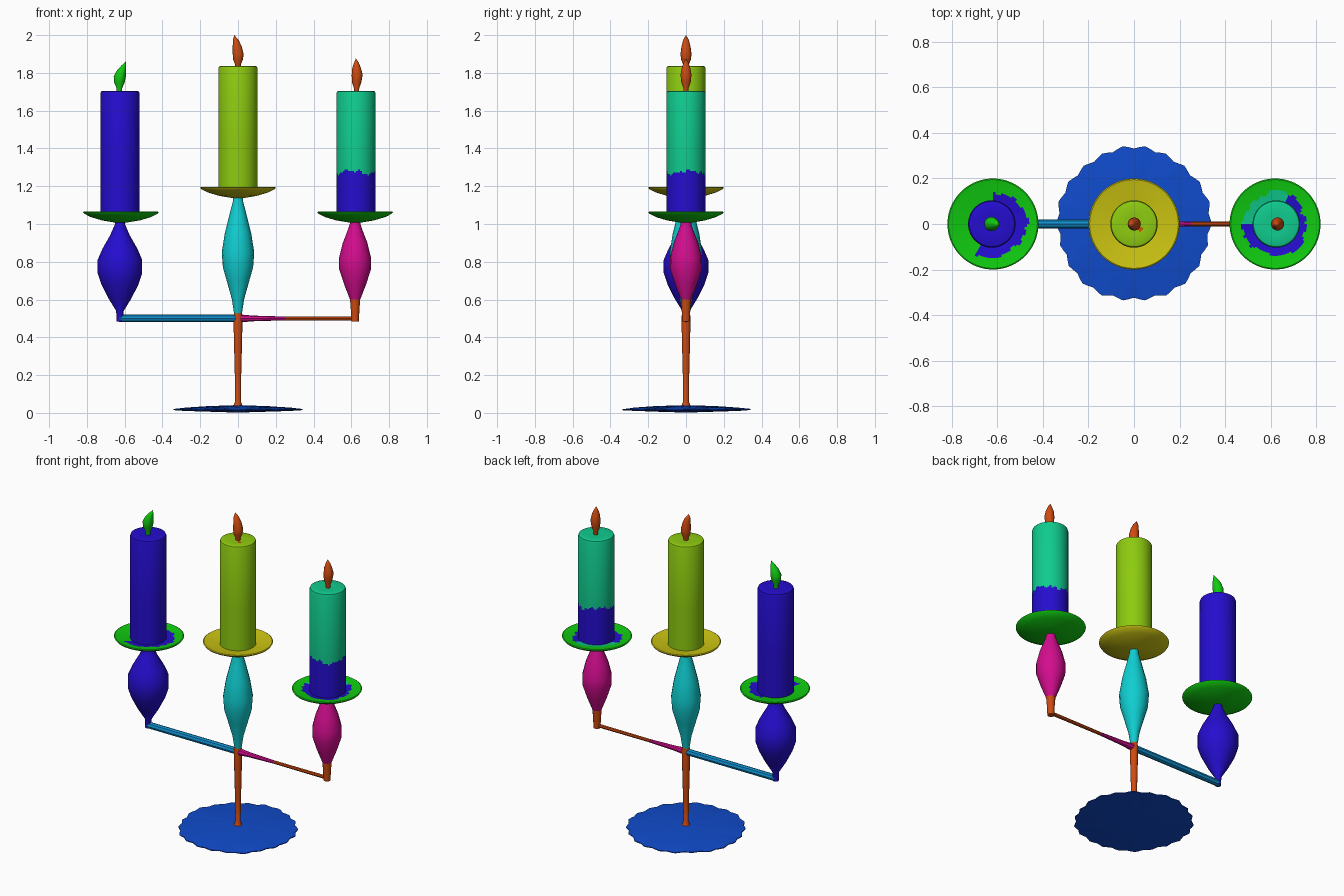
import bpy, bmesh, math, random

random.seed(4)
cube = bpy.data.objects.get("Cube")
if cube:
    bpy.data.objects.remove(cube, do_unlink=True)


def material(name, r, g, b):
    m = bpy.data.materials.new(name)
    m.use_nodes = True
    m.diffuse_color = (r, g, b, 1)
    m.node_tree.nodes["Principled BSDF"].inputs["Base Color"].default_value = (r, g, b, 1)
    return m


INDIGO = material("indigo", .018, .004, .62)
GREEN = material("green", .005, .6, .005)
TEAL = material("teal", .005, .6, .27)
LIME = material("lime", .27, .6, .005)
YELLOW = material("yellow", .6, .55, .006)
CYAN = material("cyan", .005, .62, .64)
MAGENTA = material("magenta", .65, .004, .27)
ORANGE = material("orange", .62, .07, .005)
BLUE = material("royal blue", .005, .07, .6)
SKY = material("sky blue", .005, .27, .6)


def lathe(name, profile, mats, x=0, z=0, segs=24, rule=None, shape=None, sideways=False):
    """Turn (radius, height, sideways shift) points about the vertical axis."""
    bm = bmesh.new()
    rings = []
    for p in profile:
        r, h, dx = (*p, 0)[:3]
        count = segs if r > 0 else 1
        ring = []
        for i in range(count):
            a = math.tau * i / segs
            rr, hh = shape(r, h, a) if shape else (r, h)
            ring.append(bm.verts.new((rr * math.cos(a) + dx, rr * math.sin(a), hh)))
        rings.append(ring)
    for lo, hi in zip(rings, rings[1:]):
        for i in range(segs):
            j = (i + 1) % segs
            quad = [lo[i % len(lo)], lo[j % len(lo)], hi[j % len(hi)], hi[i % len(hi)]]
            quad = list(dict.fromkeys(quad))
            if len(quad) > 2:
                bm.faces.new(quad)
    for ring in (rings[0], rings[-1]):
        if len(ring) > 1:
            bm.faces.new(ring)
    bmesh.ops.recalc_face_normals(bm, faces=bm.faces)
    for f in bm.faces:
        f.smooth = True
        if rule:
            c = f.calc_center_median()
            f.material_index = rule(math.hypot(c.x, c.y), math.atan2(c.y, c.x), c.z)
    mesh = bpy.data.meshes.new(name)
    bm.to_mesh(mesh)
    bm.free()
    for m in mats:
        mesh.materials.append(m)
    ob = bpy.data.objects.new(name, mesh)
    bpy.context.collection.objects.link(ob)
    ob.location = (x, 0, z)
    if sideways:
        ob.rotation_euler.y = math.pi / 2
    bpy.ops.object.select_all(action='DESELECT')
    ob.select_set(True)
    bpy.context.view_layer.objects.active = ob
    bpy.ops.object.shade_smooth_by_angle(angle=math.radians(40))
    return ob


def ragged(a):
    return .5 * math.sin(3 * a + 1) + .3 * math.sin(8 * a) + .3 * math.sin(17 * a)


# Thin scalloped foot
def scallop(r, h, a):
    if r < .3:
        return r, h + random.uniform(-.001, .001)
    return r + .007 * math.cos(22 * a) + .004 * math.sin(5 * a), h + .002 * math.sin(9 * a)


lathe("foot", [(0, .002), (.15, .007), (.28, .011), (.335, .015), (.335, .02),
               (.28, .027), (.18, .034), (.08, .038), (0, .042)],
      [BLUE], segs=88, shape=scallop)

# Central stem and baluster
lathe("stem", [(.028, .03), (.015, .06), (.017, .2), (.022, .4), (.024, .5), (.02, .54)],
      [ORANGE], segs=12)
lathe("centre_baluster", [(.02, .52), (.032, .6), (.06, .7), (.08, .77), (.086, .85),
                          (.07, .95), (.045, 1.05), (.027, 1.12), (.025, 1.15)],
      [CYAN], segs=16)

# Side arms
lathe("right_arm", [(.02, -.63), (.02, 0)], [SKY], z=.5, segs=8, sideways=True)
lathe("left_arm_root", [(.022, 0), (.015, .08), (.01, .25)], [MAGENTA], z=.5, segs=8, sideways=True)
lathe("left_arm", [(.01, .25), (.011, .62)], [ORANGE], z=.5, segs=8, sideways=True)
lathe("left_elbow", [(.02, .485), (.023, .55), (.027, .6)], [ORANGE], x=.62, segs=12)

# Side balusters
lathe("right_baluster", [(.018, .485), (.02, .54), (.06, .605), (.098, .68), (.118, .74),
                         (.118, .81), (.092, .87), (.052, .94), (.026, 1), (.026, 1.03)],
      [INDIGO], x=-.625, segs=16)
lathe("left_baluster", [(.027, .6), (.058, .68), (.084, .76), (.085, .82), (.065, .9),
                        (.038, .97), (.028, 1), (.028, 1.03)],
      [MAGENTA], x=.62, segs=16)


# Wax spilled onto the dishes
def right_spill(r, a, h):
    return int(h > .03 and -2.1 < a < 1.6 and r < .145 + .015 * ragged(a))


def left_spill(r, a, h):
    if h > .03 and r < .14 + .015 * ragged(a + 1):
        return 1 if a < 1.1 else 2
    return 0


dish = [(0, 0), (.04, .002), (.1, .012), (.16, .03), (.195, .048), (.2, .056), (.195, .059)]
dish += [(.18 - .01 * i, .056 - .0015 * i) for i in range(11)] + [(0, .04)]
lathe("centre_dish", dish, [YELLOW], z=1.137, segs=48)
lathe("right_dish", dish, [GREEN, INDIGO], x=-.62, z=1.007, segs=72, rule=right_spill)
lathe("left_dish", dish, [GREEN, INDIGO, TEAL], x=.62, z=1.007, segs=72, rule=left_spill)


# Candles, with a ragged colour change on the left one
def candle(name, mats, x, bottom, top, rule=None):
    body = [(.104, bottom), (.104, bottom + .18)]
    body += [(.104, bottom + .18 + .008 * i) for i in range(1, 11)]
    body += [(.104, top - .015), (.1, top - .004), (.092, top), (.045, top - .004),
             (.02, top - .004), (0, top - .004)]
    lathe(name, body, mats, x=x, segs=60, rule=rule)


def two_tone(r, a, h):
    return int(h < 1.275 + .018 * ragged(a))


def drip(r, a, h):
    return int(h > 1.82 and r < .06 and -.9 < a < -.4)


candle("centre_candle", [LIME, ORANGE], 0, 1.175, 1.837, drip)
candle("right_candle", [INDIGO], -.625, 1.045, 1.705)
candle("left_candle", [TEAL, INDIGO], .625, 1.045, 1.705, two_tone)

# Flames
lathe("centre_flame", [(.014, 1.82), (.015, 1.845), (.026, 1.87), (.029, 1.9, .001),
                       (.024, 1.94, -.004), (.015, 1.975, -.012), (0, 2, -.02)],
      [ORANGE], segs=16)
lathe("right_flame", [(.014, 1.69), (.015, 1.72), (.028, 1.75, 0), (.032, 1.78, .002),
                      (.024, 1.815, .012), (.012, 1.84, .024), (0, 1.86, .034)],
      [GREEN], x=-.628, segs=16)
lathe("left_flame", [(.013, 1.69), (.014, 1.72), (.025, 1.75), (.029, 1.79, .003),
                     (.023, 1.825, 0), (.012, 1.855, -.001), (0, 1.877, -.004)],
      [ORANGE], x=.628, segs=16)
